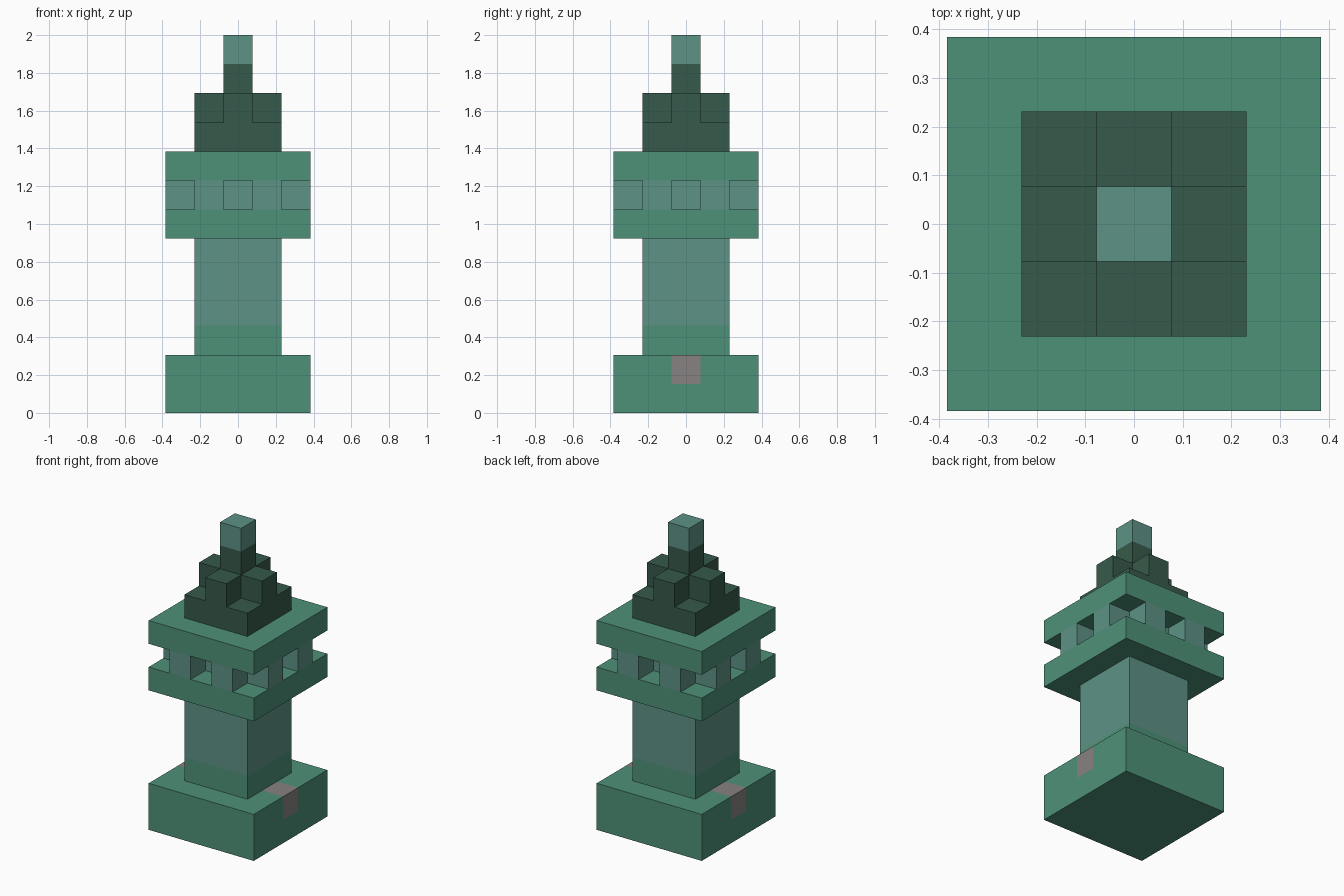
import bpy
import bmesh
from mathutils import Vector

if "Cube" in bpy.data.objects:
    bpy.data.objects.remove(bpy.data.objects["Cube"], do_unlink=True)

U = 2 / 13  # one building block


def material(name, rgb):
    mat = bpy.data.materials.new(name)
    mat.use_nodes = True
    mat.diffuse_color = (*rgb, 1)
    mat.node_tree.nodes["Principled BSDF"].inputs["Base Color"].default_value = (*rgb, 1)
    return mat


green = material("sea green", (0.076, 0.283, 0.188))
teal = material("pale teal", (0.109, 0.287, 0.235))
dark = material("dark green", (0.037, 0.102, 0.069))
grey = material("warm grey", (0.246, 0.223, 0.223))


def block(name, mat, width, low, high, x=0, y=0):
    """Square block, measured in building blocks."""
    bm = bmesh.new()
    bmesh.ops.create_cube(bm, size=U)
    for v in bm.verts:
        v.co = Vector((v.co.x * width + x * U, v.co.y * width + y * U,
                       (high if v.co.z > 0 else low) * U))
    mesh = bpy.data.meshes.new(name)
    bm.to_mesh(mesh)
    bm.free()
    mesh.materials.append(mat)
    obj = bpy.data.objects.new(name, mesh)
    bpy.context.collection.objects.link(obj)
    return obj


# Base with a grey step in the middle of each side edge
base = block("base", green, 5, 0, 2)
base.data.materials.append(grey)
bm = bmesh.new()
bm.from_mesh(base.data)
cuts = [((0, s * U / 2, 0), (0, 1, 0)) for s in (-1, 1)]
cuts += [((s * U * 1.5, 0, 0), (1, 0, 0)) for s in (-1, 1)]
cuts += [((0, 0, U), (0, 0, 1))]
for point, normal in cuts:
    bmesh.ops.bisect_plane(bm, geom=bm.verts[:] + bm.edges[:] + bm.faces[:],
                           plane_co=point, plane_no=normal)
for f in bm.faces:
    c = f.calc_center_median() / U
    if abs(c.y) < 0.4 and abs(c.x) > 1.6 and c.z > 1.1:
        f.material_index = 1
bm.to_mesh(base.data)
bm.free()

# Shaft
block("shaft_foot", green, 3, 2, 3)
block("shaft", teal, 3, 3, 6)

# Gallery: two slabs, a core and two pillars on each side
block("gallery_floor", green, 5, 6, 7)
block("gallery_core", teal, 3, 7, 8)
block("gallery_roof", green, 5, 8, 9)
for side in (-2, 2):
    for along in (-1, 1):
        block("gallery_pillar", teal, 1, 7, 8, along, side)
        block("gallery_pillar", teal, 1, 7, 8, side, along)

# Stepped spire
block("spire_base", dark, 3, 9, 10)
for x, y in ((1, 0), (-1, 0), (0, 1), (0, -1)):
    block("spire_step", dark, 1, 10, 11, x, y)
block("spire_column", dark, 1, 10, 12)
block("spire_tip", teal, 1, 12, 13)
